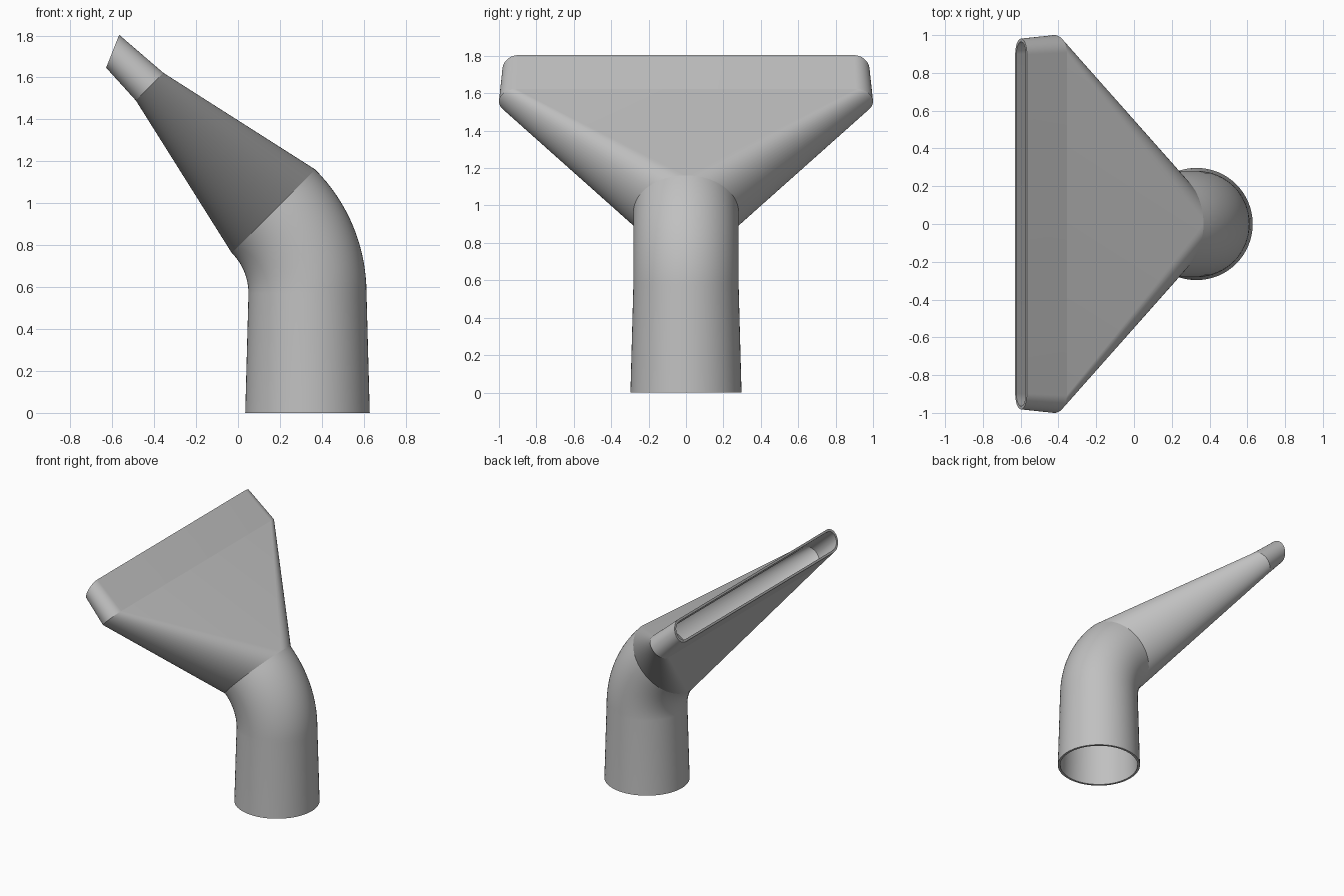
import bpy, bmesh
from math import sin, cos, pi, radians, atan2

cube = bpy.data.objects.get("Cube")
if cube:
    bpy.data.objects.remove(cube, do_unlink=True)

grey = bpy.data.materials.new("plain grey")
grey.use_nodes = True
colour = (0.53, 0.53, 0.53, 1)
grey.diffuse_color = colour
grey.node_tree.nodes["Principled BSDF"].inputs["Base Color"].default_value = colour

HALF = 32          # segments in each half of a section
WALL = 0.017
BEND = 45          # elbow angle in degrees
PIVOT_X, PIVOT_Z, BEND_R, PIPE_R = -0.223, 0.57, 0.5545, 0.2815

# Sections: centre x, centre z, tilt, end radius, straight half length, crease
sections = [(0.3315, 0, 0, 0.297, 0, True)]
steps = 16
for i in range(steps + 1):
    a = radians(BEND * i / steps)
    sections.append((PIVOT_X + BEND_R * cos(a), PIVOT_Z + BEND_R * sin(a),
                     a, PIPE_R, 0, i == steps))
sections.append((-0.4215, 1.556, radians(BEND), 0.093, 0.907, True))
sections.append((-0.598, 1.725, atan2(0.157, 0.062), 0.0845, 0.897, True))


def ring(bm, section, inset):
    """Two half circles pulled apart along y; they share ends on a round pipe."""
    x, z, tilt, r, straight, _ = section
    r -= inset

    def half(side):
        verts = []
        for i in range(HALF + 1):
            a = pi * i / HALF
            across = r * cos(a)
            verts.append((x + across * cos(tilt), side * (straight + r * sin(a)),
                          z + across * sin(tilt)))
        return verts

    left = [bm.verts.new(p) for p in half(1)]
    points = half(-1)
    if straight:
        right = [bm.verts.new(p) for p in points]
    else:
        right = [left[0]] + [bm.verts.new(p) for p in points[1:-1]] + [left[-1]]
    return left + right[::-1]


def bridge(bm, a, b):
    for i in range(len(a)):
        j = (i + 1) % len(a)
        corners = list(dict.fromkeys((a[i], a[j], b[j], b[i])))
        if len(corners) > 2:
            bm.faces.new(corners).smooth = True


# Hollow nozzle: outer and inner skins joined at both open rims
bm = bmesh.new()
outer = [ring(bm, s, 0) for s in sections]
inner = [ring(bm, s, WALL) for s in sections]
for skin in (outer, inner):
    for a, b in zip(skin, skin[1:]):
        bridge(bm, a, b)
for end in (0, -1):
    bridge(bm, outer[end], inner[end])

# Crisp edges at the rims and where the flare starts and ends
for skin in (outer, inner):
    for section, loop in zip(sections, skin):
        if section[-1]:
            for a, b in zip(loop, loop[1:] + loop[:1]):
                edge = bm.edges.get((a, b)) if a != b else None
                if edge:
                    edge.smooth = False

bmesh.ops.recalc_face_normals(bm, faces=bm.faces)
mesh = bpy.data.meshes.new("flared_nozzle")
bm.to_mesh(mesh)
bm.free()
mesh.materials.append(grey)
nozzle = bpy.data.objects.new("flared_nozzle", mesh)
bpy.context.collection.objects.link(nozzle)
